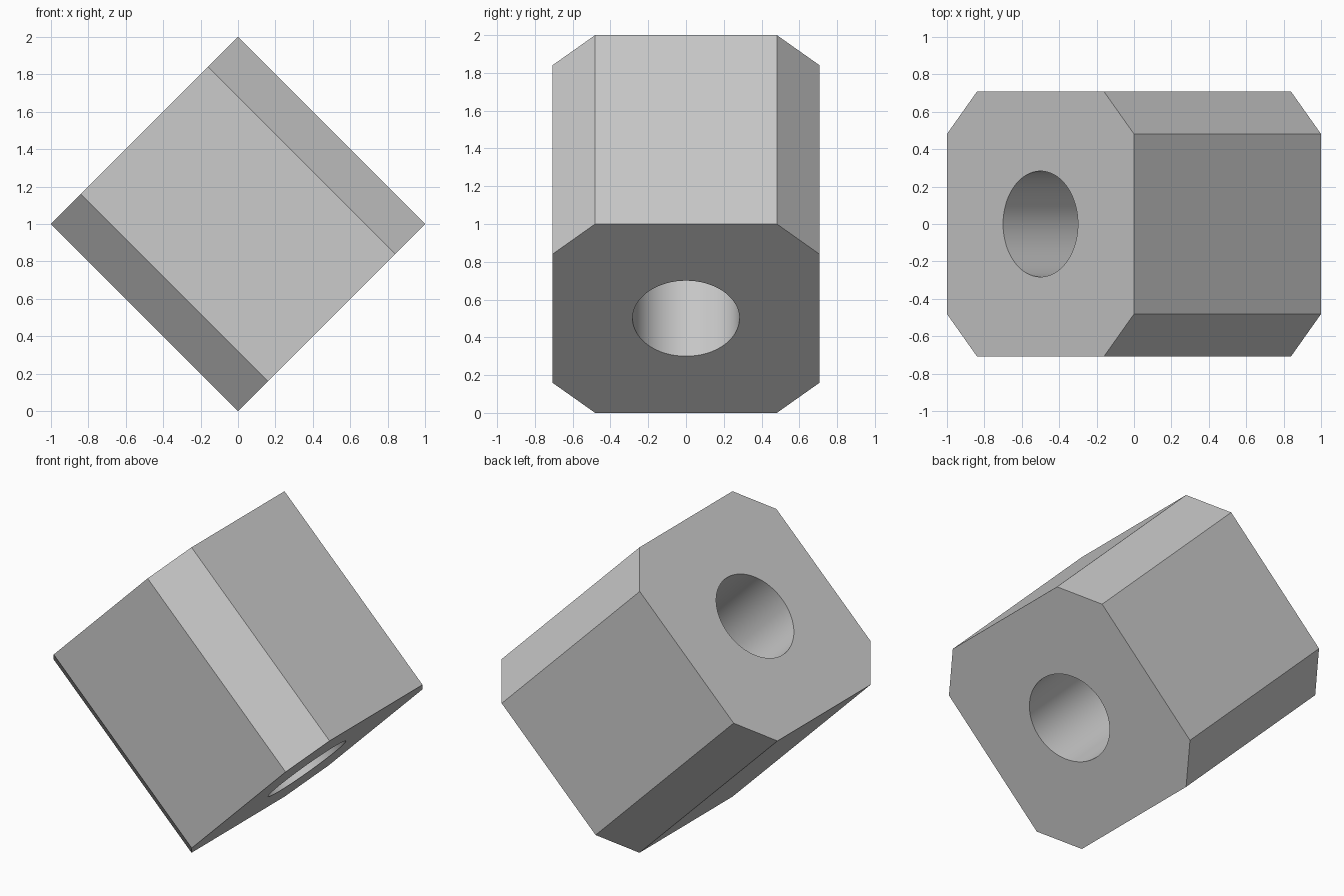
import bpy
import bmesh
import math

if "Cube" in bpy.data.objects:
    bpy.data.objects.remove(bpy.data.objects["Cube"])

SIDE = math.sqrt(2)      # edge length of the block before chamfering
CHAMFER = 0.226
HOLE_RADIUS = 0.283

# Block with its four lengthwise edges chamfered
mesh = bpy.data.meshes.new("drilled_block")
block = bpy.data.objects.new("drilled_block", mesh)
bpy.context.collection.objects.link(block)
bm = bmesh.new()
bmesh.ops.create_cube(bm, size=SIDE)
long_edges = [e for e in bm.edges
              if abs(e.verts[0].co.z - e.verts[1].co.z) > 0.1]
bmesh.ops.bevel(bm, geom=long_edges, offset=CHAMFER, offset_type='OFFSET',
                segments=1, affect='EDGES')
bm.to_mesh(mesh)
bm.free()

# Round bore straight through the block
bpy.ops.mesh.primitive_cylinder_add(vertices=64, radius=HOLE_RADIUS, depth=SIDE * 2)
cutter = bpy.context.object
cutter.name = "bore_cutter"
cutter.hide_render = True

bpy.ops.object.select_all(action='DESELECT')
block.select_set(True)
bpy.context.view_layer.objects.active = block
cut = block.modifiers.new("bore", 'BOOLEAN')
cut.operation = 'DIFFERENCE'
cut.solver = 'EXACT'
cut.object = cutter
bpy.ops.object.modifier_apply(modifier=cut.name)
bpy.data.objects.remove(cutter, do_unlink=True)

# Smooth bore wall, crisp block edges
bpy.ops.object.shade_smooth_by_angle(angle=math.radians(30))

# Stand the block on its edge, bore running from lower right to upper left
block.rotation_euler = (0, -math.pi / 4, 0)
block.location = (0, 0, 1)
